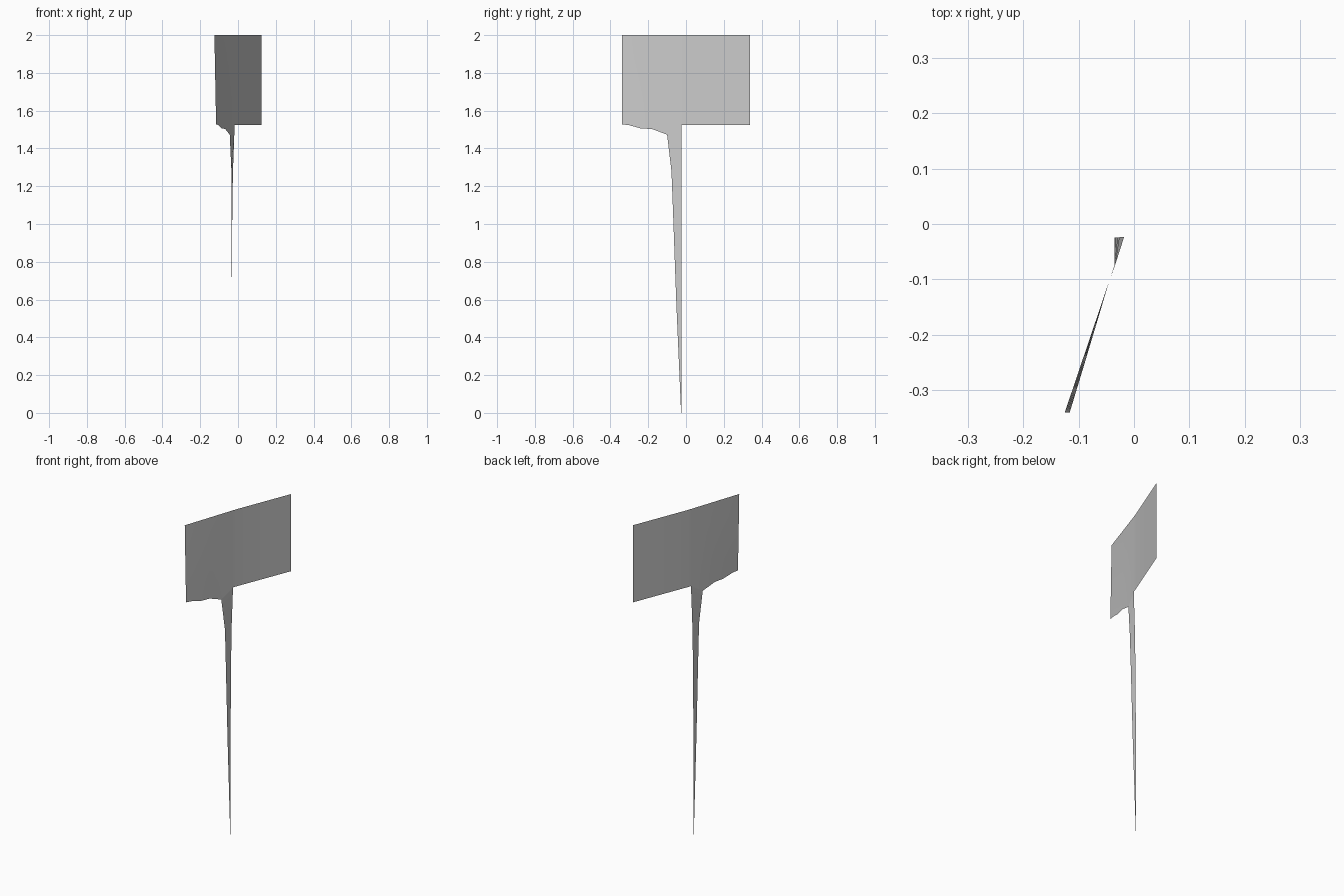
import bpy
import bmesh

cube = bpy.data.objects.get("Cube")
if cube:
    bpy.data.objects.remove(cube, do_unlink=True)

grey = bpy.data.materials.new("weathered grey")
grey.use_nodes = True
colour = (0.6, 0.6, 0.6, 1)
grey.diffuse_color = colour
grey.node_tree.nodes["Principled BSDF"].inputs["Base Color"].default_value = colour

TOP = 2.0
DROP = 0.475


def board_x(y, z):
    """Slanted board, bent slightly at the middle and twisted at its low front corner."""
    x = -0.01 + y * (0.397 if y > 0 else 0.338)
    twist = 0.009 * max(0, -y - 0.1) / 0.24 * (TOP - z) / DROP
    return x + twist


def sheet(name, rows):
    """Skin a grid of points into a thin open surface."""
    bm = bmesh.new()
    grid = [[bm.verts.new(p) for p in row] for row in rows]
    for a, b in zip(grid, grid[1:]):
        for i in range(len(a) - 1):
            bm.faces.new((a[i], a[i + 1], b[i + 1], b[i]))
    mesh = bpy.data.meshes.new(name)
    bm.to_mesh(mesh)
    bm.free()
    mesh.materials.append(grey)
    obj = bpy.data.objects.new(name, mesh)
    bpy.context.collection.objects.link(obj)
    for poly in mesh.polygons:
        poly.use_smooth = True
    return obj


# Board: straight top, ragged lower edge on the front half (y, bottom z)
lower_edge = [(-0.34, 1.528), (-0.30, 1.523), (-0.24, 1.506), (-0.18, 1.503),
              (-0.10, 1.473), (-0.023, 1.525), (0.0, 1.525), (0.17, 1.525),
              (0.338, 1.525)]
STEPS = 4
board = []
for s in range(STEPS + 1):
    row = []
    for y, low in lower_edge:
        z = low + (TOP - low) * s / STEPS
        row.append((board_x(y, z), y, z))
    board.append(row)
sheet("sign_board", board)

# Stake: straight back edge, front edge tapering to a point
front_edge = [(-0.025, 0.0), (-0.051, 0.6), (-0.069, 1.1), (-0.076, 1.28),
              (-0.10, 1.473)]
stake = []
for y, z in front_edge[:-1]:
    t = z / 1.525
    back_x = -0.035 + 0.014 * t ** 3
    stake.append([(-0.035, y - 0.001, z), (back_x, -0.024, z)])
stake.append([board[0][4], board[0][5]])
sheet("tapered_stake", stake)
